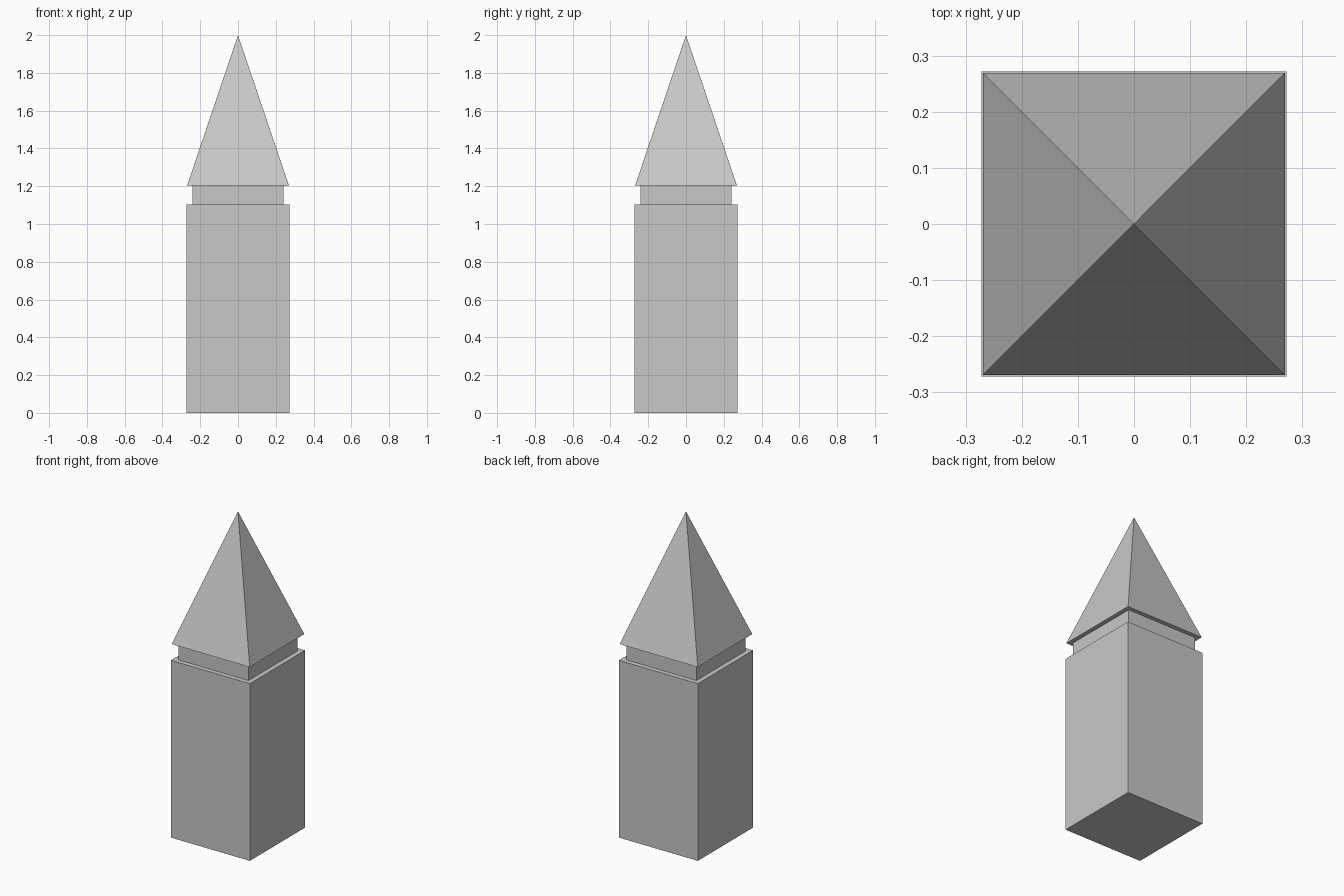
import bpy
import math

cube = bpy.data.objects.get("Cube")
if cube:
    bpy.data.objects.remove(cube, do_unlink=True)

# Single stone colour
stone = bpy.data.materials.new("light_grey_stone")
stone.use_nodes = True
colour = (0.58, 0.58, 0.58, 1)
stone.diffuse_color = colour
stone.node_tree.nodes["Principled BSDF"].inputs["Base Color"].default_value = colour


def square_part(name, half_bottom, half_top, z0, z1):
    """Square prism, or a pyramid when half_top is zero."""
    bpy.ops.mesh.primitive_cone_add(
        vertices=4, radius1=half_bottom * math.sqrt(2), radius2=half_top * math.sqrt(2),
        depth=z1 - z0, location=(0, 0, (z0 + z1) / 2), rotation=(0, 0, math.pi / 4))
    part = bpy.context.object
    part.name = part.data.name = name
    bpy.ops.object.transform_apply(location=True, rotation=True, scale=True)
    part.data.materials.append(stone)
    return part


body_top, roof_base = 1.104, 1.205

# Tall body, recessed neck and pointed roof
square_part("tower_body", 0.272, 0.272, 0, body_top)
square_part("recessed_neck", 0.242, 0.242, body_top, roof_base)
square_part("pyramid_roof", 0.269, 0, roof_base, 2)
